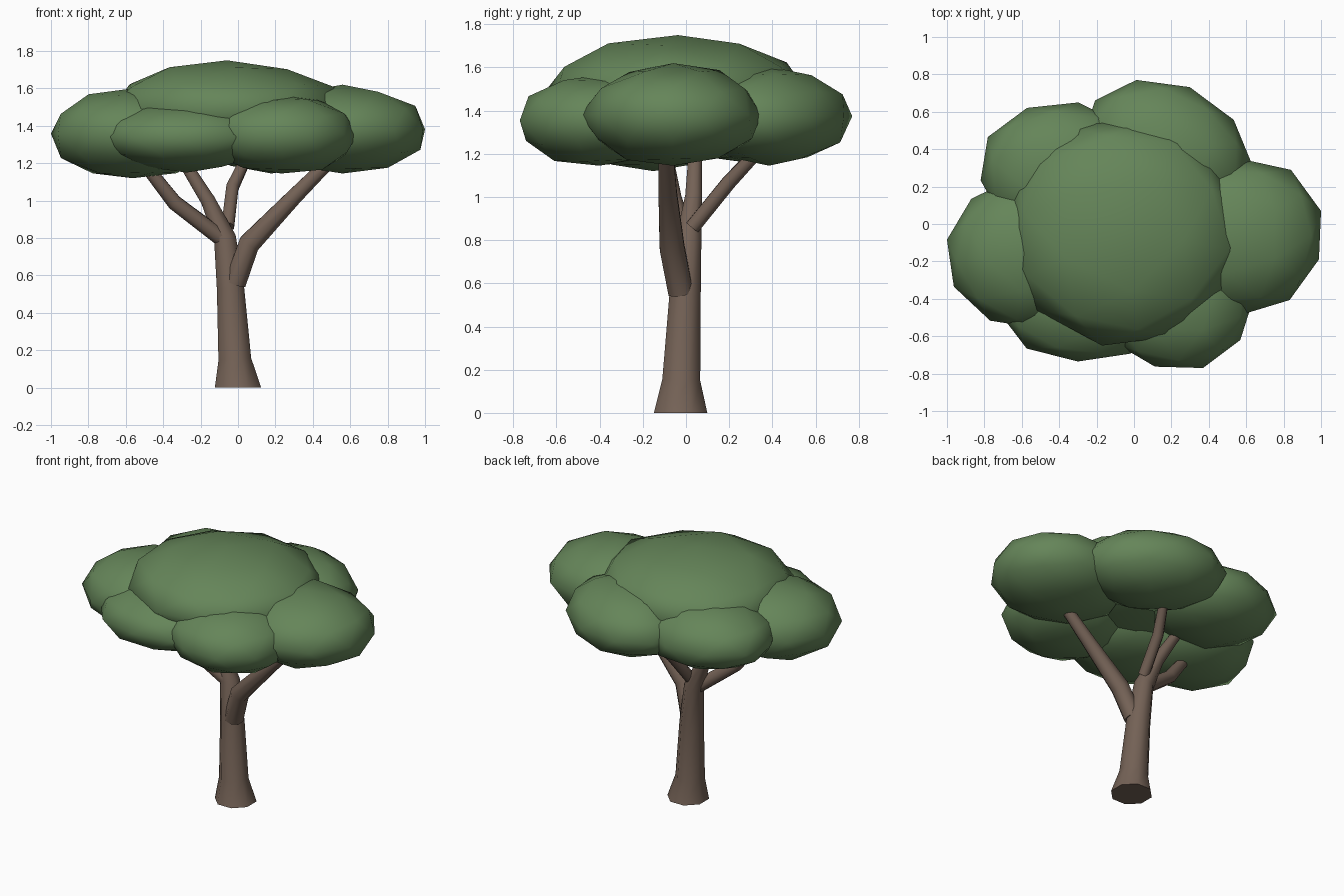
import bpy, bmesh, math, random
from mathutils import Vector, Matrix

random.seed(7)
cube = bpy.data.objects.get("Cube")
if cube:
    bpy.data.objects.remove(cube, do_unlink=True)


def material(name, color):
    mat = bpy.data.materials.new(name)
    mat.use_nodes = True
    mat.diffuse_color = (*color, 1)
    bsdf = mat.node_tree.nodes["Principled BSDF"]
    bsdf.inputs["Base Color"].default_value = (*color, 1)
    bsdf.inputs["Roughness"].default_value = 0.9
    return mat


bark = material("bark brown", (0.175, 0.122, 0.093))
leaves = material("leaf green", (0.13, 0.235, 0.1))


def finish(bm, name, mat, angle):
    bmesh.ops.recalc_face_normals(bm, faces=bm.faces[:])
    mesh = bpy.data.meshes.new(name)
    bm.to_mesh(mesh)
    bm.free()
    mesh.materials.append(mat)
    obj = bpy.data.objects.new(name, mesh)
    bpy.context.collection.objects.link(obj)
    bpy.ops.object.select_all(action="DESELECT")
    obj.select_set(True)
    bpy.context.view_layer.objects.active = obj
    bpy.ops.object.shade_smooth_by_angle(angle=math.radians(angle))


def limb(name, points, radii, sides=8, flat_base=False):
    """Tapered tube that follows a path."""
    bm = bmesh.new()
    pts = [Vector(p) for p in points]
    rings = []
    for i, (p, r) in enumerate(zip(pts, radii)):
        along = pts[min(i + 1, len(pts) - 1)] - pts[max(i - 1, 0)]
        if flat_base and i == 0:
            along = Vector((0, 0, 1))
        turn = Vector((0, 0, 1)).rotation_difference(along)
        ring = []
        for k in range(sides):
            a = math.tau * (k + 0.5) / sides
            ring.append(bm.verts.new(p + turn @ Vector((r * math.cos(a), r * math.sin(a), 0))))
        rings.append(ring)
    for a, b in zip(rings, rings[1:]):
        for k in range(sides):
            j = (k + 1) % sides
            bm.faces.new((a[k], a[j], b[j], b[k]))
    bm.faces.new(rings[0])
    bm.faces.new(rings[-1])
    finish(bm, name, bark, 50)


def clump(name, low, high, yaw=0, stretch=1):
    """Uneven low-poly leaf mass that fills the bounds, longer along yaw."""
    bm = bmesh.new()
    bmesh.ops.create_icosphere(bm, subdivisions=2, radius=1)
    spin = Matrix.Rotation(random.uniform(0, math.tau), 3, "Z")
    lean = Matrix.Rotation(math.radians(yaw), 3, "Z") @ Matrix.Diagonal((stretch, 1, 1))
    for v in bm.verts:
        v.co = lean @ spin @ v.co * random.uniform(0.97, 1.03)
    for axis in range(3):
        values = [v.co[axis] for v in bm.verts]
        a, b = min(values), max(values)
        for v in bm.verts:
            t = (v.co[axis] - a) / (b - a)
            v.co[axis] = low[axis] + t * (high[axis] - low[axis])
    finish(bm, name, leaves, 60)


# Trunk with flared foot, running on into the upper branch
limb("trunk",
     [(0, -0.025, 0), (-0.017, -0.022, 0.15), (-0.04, -0.005, 0.53),
      (-0.07, 0.012, 0.8), (-0.16, 0.035, 1.0), (-0.31, 0.045, 1.24)],
     [0.134, 0.095, 0.079, 0.064, 0.042, 0.032], flat_base=True)

# Branches
limb("left_branch",
     [(-0.015, -0.025, 0.56), (0.06, -0.065, 0.77), (0.3, -0.085, 1.02), (0.52, -0.095, 1.24)],
     [0.062, 0.062, 0.046, 0.036])
limb("right_branch",
     [(-0.09, 0.0, 0.8), (-0.34, -0.06, 0.99), (-0.52, -0.1, 1.22)],
     [0.046, 0.043, 0.034])
limb("back_branch",
     [(-0.055, 0.03, 0.86), (-0.03, 0.2, 1.07), (0.05, 0.36, 1.24)],
     [0.037, 0.036, 0.03])

# Canopy: a ring of overlapping clumps around a broad crown
clump("right_clump", (-1.0, -0.56, 1.12), (-0.13, 0.25, 1.6))
clump("left_clump", (0.12, -0.49, 1.145), (1.0, 0.35, 1.62))
clump("front_right_clump", (-0.73, -0.735, 1.15), (0.18, 0.02, 1.535))
clump("front_left_clump", (-0.2, -0.77, 1.145), (0.64, -0.02, 1.565))
clump("back_left_clump", (-0.28, 0.0, 1.145), (0.63, 0.77, 1.605), 140, 1.25)
clump("back_right_clump", (-0.82, -0.08, 1.16), (0.06, 0.65, 1.59))
clump("crown_clump", (-0.68, -0.65, 1.24), (0.58, 0.56, 1.75))
